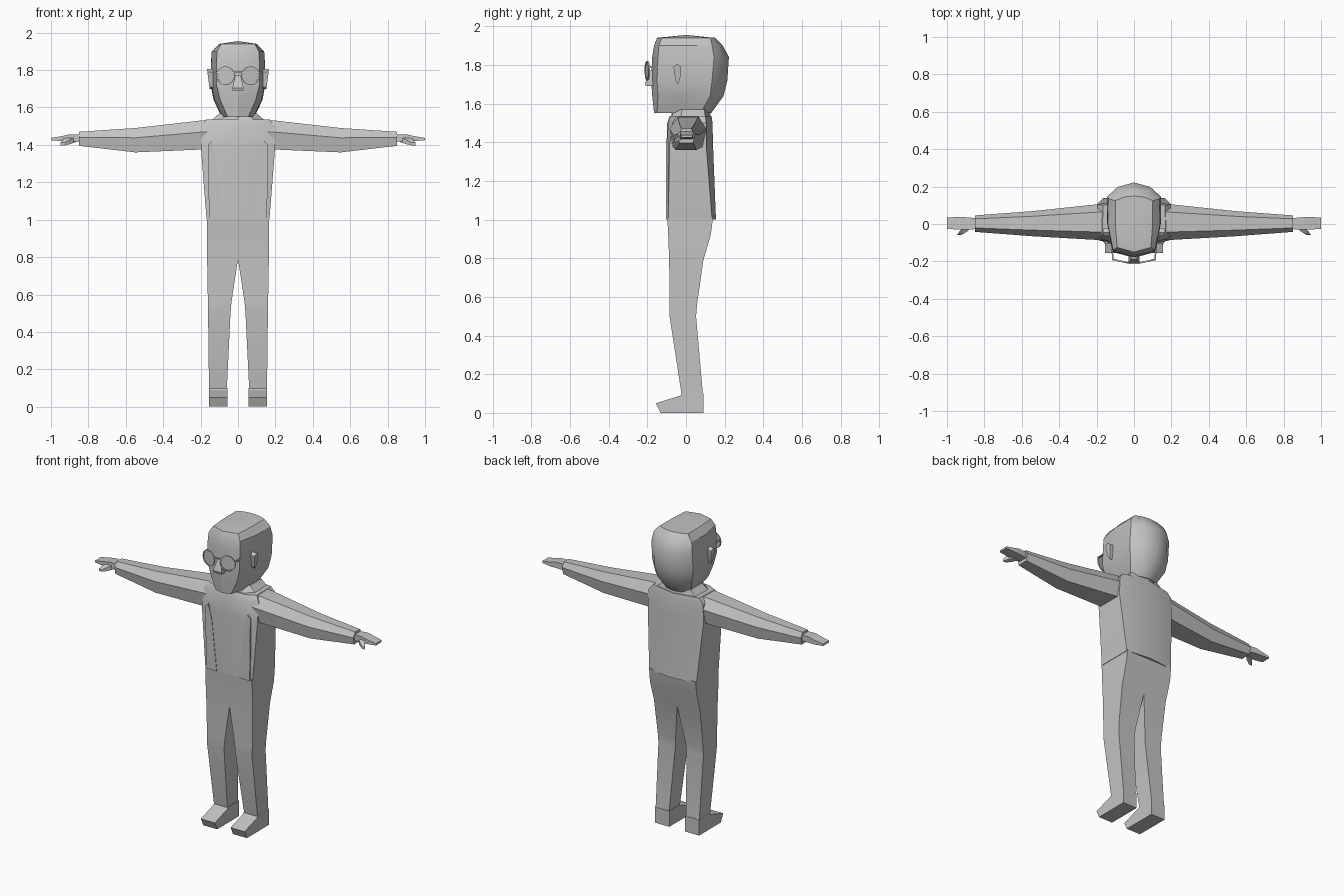
import bpy, bmesh, math
from mathutils import Vector, Matrix

if "Cube" in bpy.data.objects:
    bpy.data.objects.remove(bpy.data.objects["Cube"])

grey = bpy.data.materials.new("plain_grey")
grey.diffuse_color = (0.55, 0.55, 0.55, 1)
grey.use_nodes = True
grey.node_tree.nodes["Principled BSDF"].inputs["Base Color"].default_value = grey.diffuse_color


def finish(name, bm, angle=30):
    """Turn a bmesh into a named object with sharp edges kept."""
    bmesh.ops.remove_doubles(bm, verts=bm.verts, dist=0.0005)
    bmesh.ops.recalc_face_normals(bm, faces=bm.faces)
    mesh = bpy.data.meshes.new(name)
    bm.to_mesh(mesh)
    bm.free()
    mesh.materials.append(grey)
    ob = bpy.data.objects.new(name, mesh)
    bpy.context.collection.objects.link(ob)
    bpy.ops.object.select_all(action='DESELECT')
    ob.select_set(True)
    bpy.context.view_layer.objects.active = ob
    bpy.ops.object.shade_smooth_by_angle(angle=math.radians(angle))
    return ob


def loft(bm, rings):
    """Bridge closed rings of points and cap both ends."""
    loops = [[bm.verts.new(p) for p in ring] for ring in rings]
    for a, b in zip(loops, loops[1:]):
        for i in range(len(a)):
            j = (i + 1) % len(a)
            bm.faces.new((a[i], a[j], b[j], b[i]))
    bm.faces.new(loops[0])
    bm.faces.new(loops[-1])
    return loops


def both_sides(half, z):
    """Mirror a front-to-back half outline into a full ring."""
    full = half + [(-x, y) for x, y in reversed(half[1:-1])]
    return [(x, y, z) for x, y in full]


def box_ring(z, x0, x1, y0, y1):
    return [(x0, y0, z), (x1, y0, z), (x1, y1, z), (x0, y1, z)]


def mirrored(bm):
    """Add the left-hand copy of a right-hand part."""
    new = bmesh.ops.duplicate(bm, geom=bm.verts[:] + bm.edges[:] + bm.faces[:])
    for v in new["geom"]:
        if isinstance(v, bmesh.types.BMVert):
            v.co.x = -v.co.x
    return bm


def extrude_outline(bm, points, offset):
    """Solid made from a flat outline and its shifted copy."""
    loft(bm, [points, [tuple(Vector(p) + Vector(offset)) for p in points]])


# Head: outline from face centre, cheek, side, hairline, back corner to back
head_rows = [
    (1.55, [(0, -.165), (.055, -.15), (.085, -.03), (.085, .07), (.05, .115), (0, .125)]),
    (1.64, [(0, -.175), (.095, -.145), (.125, 0), (.13, .12), (.075, .175), (0, .19)]),
    (1.72, [(0, -.18), (.115, -.15), (.143, 0), (.145, .13), (.085, .19), (0, .21)]),
    (1.84, [(0, -.175), (.115, -.145), (.143, 0), (.145, .14), (.085, .195), (0, .218)]),
    (1.90, [(0, -.165), (.112, -.14), (.14, 0), (.135, .13), (.08, .17), (0, .185)]),
    (1.94, [(0, -.15), (.09, -.125), (.1, 0), (.1, .12), (.05, .14), (0, .145)]),
]
bm = bmesh.new()
loops = loft(bm, [both_sides(h, z) for z, h in head_rows])
bm.faces.ensure_lookup_table()
bmesh.ops.poke(bm, faces=[bm.faces[-1]])
for v in bm.verts:
    if v.co.length > 0 and abs(v.co.x) < .02 and v.co.z > 1.93 and -.1 < v.co.y < .1:
        v.co.z = 1.955
bmesh.ops.recalc_face_normals(bm, faces=bm.faces)
# Hair: raised region over the back of the head
hair = [f for f in bm.faces if f.calc_center_median().y > .10 and f.calc_center_median().z < 1.93
        and f.normal.y > .3]
bmesh.ops.inset_region(bm, faces=hair, thickness=.003, depth=.004)
finish("head", bm)

# Neck
bm = bmesh.new()
loft(bm, [both_sides([(0, -.075), (.07, -.05), (.085, .03), (.05, .1), (0, .11)], z) for z in (1.48, 1.57)])
finish("neck", bm)

# Ears: tapered ovals standing off the side of the head
bm = bmesh.new()
outline = [(-.065, 1.79), (-.045, 1.805), (-.025, 1.79), (-.028, 1.74), (-.04, 1.70), (-.052, 1.71)]
loft(bm, [[(.135, y, z) for y, z in outline],
          [(.152 + (z - 1.70) * .13, y, z) for y, z in outline]])
finish("ears", mirrored(bm))

# Nose
bm = bmesh.new()
loft(bm, [box_ring(1.69, -.028, .028, -.208, -.15), box_ring(1.705, -.03, .03, -.212, -.15),
          box_ring(1.77, -.015, .015, -.188, -.15)])
finish("nose", bm)

# Glasses: rims, thin lenses, bridge and short arms
bm = bmesh.new()
turn = Matrix.Translation((.067, -.2, 1.77)) @ Matrix.Rotation(math.radians(12), 4, 'Z')
N = 16
rim = []
for k in range(N):
    a = 2 * math.pi * k / N
    rim.append([bm.verts.new(turn @ Vector((r * math.cos(a), y, r * math.sin(a))))
                for r, y in ((.05, -.004), (.05, .004), (.043, .004), (.043, -.004))])
for k in range(N):
    a, b = rim[k], rim[(k + 1) % N]
    for i in range(4):
        bm.faces.new((a[i], a[(i + 1) % 4], b[(i + 1) % 4], b[i]))
extrude_outline(bm, [tuple(turn @ Vector((.045 * math.cos(2 * math.pi * k / N), -.001,
                     .045 * math.sin(2 * math.pi * k / N)))) for k in range(N)], (0, .002, 0))
loft(bm, [[(x, y, z) for y, z in ((y0, 1.785), (y0 + .008, 1.785), (y0 + .008, 1.793), (y0, 1.793))]
          for x, y0 in ((0, -.215), (.025, -.212))])
extrude_outline(bm, [(.11, -.19, 1.785), (.118, -.19, 1.785), (.118, -.19, 1.793), (.11, -.19, 1.793)],
                (.002, .06, 0))
finish("glasses", mirrored(bm))

# Jacket body rising to the shoulders
body_rows = [
    (1.00, [(0, -.1), (.12, -.1), (.168, -.092), (.168, .135), (0, .155)]),
    (1.38, [(0, -.1), (.13, -.1), (.198, -.085), (.198, .105), (0, .14)]),
    (1.50, [(0, -.097), (.13, -.092), (.195, -.07), (.195, .105), (0, .137)]),
    (1.535, [(0, -.085), (.11, -.08), (.17, -.05), (.165, .1), (0, .132)]),
]
bm = bmesh.new()
loft(bm, [both_sides(h, z) for z, h in body_rows])
finish("jacket", bm)

# Collar
bm = bmesh.new()
loft(bm, [both_sides([(0, -.085), (.09, -.08), (.155, -.03), (.15, .1), (0, .13)], 1.52),
          both_sides([(0, -.06), (.06, -.06), (.1, -.02), (.1, .095), (0, .122)], 1.568)])
finish("collar", bm)

# Open jacket front: thin overlapping panels
bm = bmesh.new()
extrude_outline(bm, [(.16, -.103, 1.40), (.155, -.103, 1.0), (.08, -.103, 1.0), (.115, -.103, 1.32),
                     (.14, -.103, 1.42)], (0, .009, 0))
finish("jacket_panels", mirrored(bm))

# Sleeves: six-sided sections (x, back, front, bottom, top)
bm = bmesh.new()
sleeve = [(.12, .11, -.085, 1.38, 1.535), (.2, .105, -.085, 1.375, 1.53),
          (.55, .068, -.065, 1.36, 1.49), (.85, .046, -.042, 1.395, 1.47)]
loft(bm, [[(x, b, z0 + (z1 - z0) * .6), (x, b * .6, z1), (x, f * .5, z1), (x, f, z0 + (z1 - z0) * .6),
           (x, f * .8, z0), (x, b * .8, z0)] for x, b, f, z0, z1 in sleeve])
finish("sleeves", mirrored(bm))

# Hands: flat tapering palm with thumb
bm = bmesh.new()
palm = [(.83, .03, -.027, 1.415, 1.455), (.90, .036, -.03, 1.42, 1.457),
        (.94, .038, -.03, 1.42, 1.447), (1.0, .034, -.026, 1.425, 1.437)]
loft(bm, [[(x, b, z0), (x, f, z0), (x, f, z1), (x, b, z1)] for x, b, f, z0, z1 in palm])
thumb = [(.865, .91, -.015, 1.415, 1.445), (.895, .935, -.042, 1.405, 1.43), (.925, .948, -.06, 1.398, 1.412)]
loft(bm, [[(x0, y, z0), (x1, y, z0), (x1, y, z1), (x0, y, z1)] for x0, x1, y, z0, z1 in thumb])
finish("hands", mirrored(bm))

# Trouser legs, meeting at the crotch
bm = bmesh.new()
loft(bm, [box_ring(.09, .06, .155, -.022, .088), box_ring(.5, .04, .16, -.085, .052),
          box_ring(.56, .035, .161, -.085, .057), box_ring(.79, 0, .165, -.087, .09),
          box_ring(.92, 0, .167, -.092, .128), box_ring(1.01, 0, .165, -.097, .14)])
finish("trousers", mirrored(bm))

# Shoes: side profile extruded across the width
bm = bmesh.new()
extrude_outline(bm, [(.056, y, z) for y, z in ((-.132, 0), (.09, 0), (.09, .1), (-.02, .1), (-.028, .09),
                                               (-.155, .05))], (.1, 0, 0))
finish("shoes", mirrored(bm))
